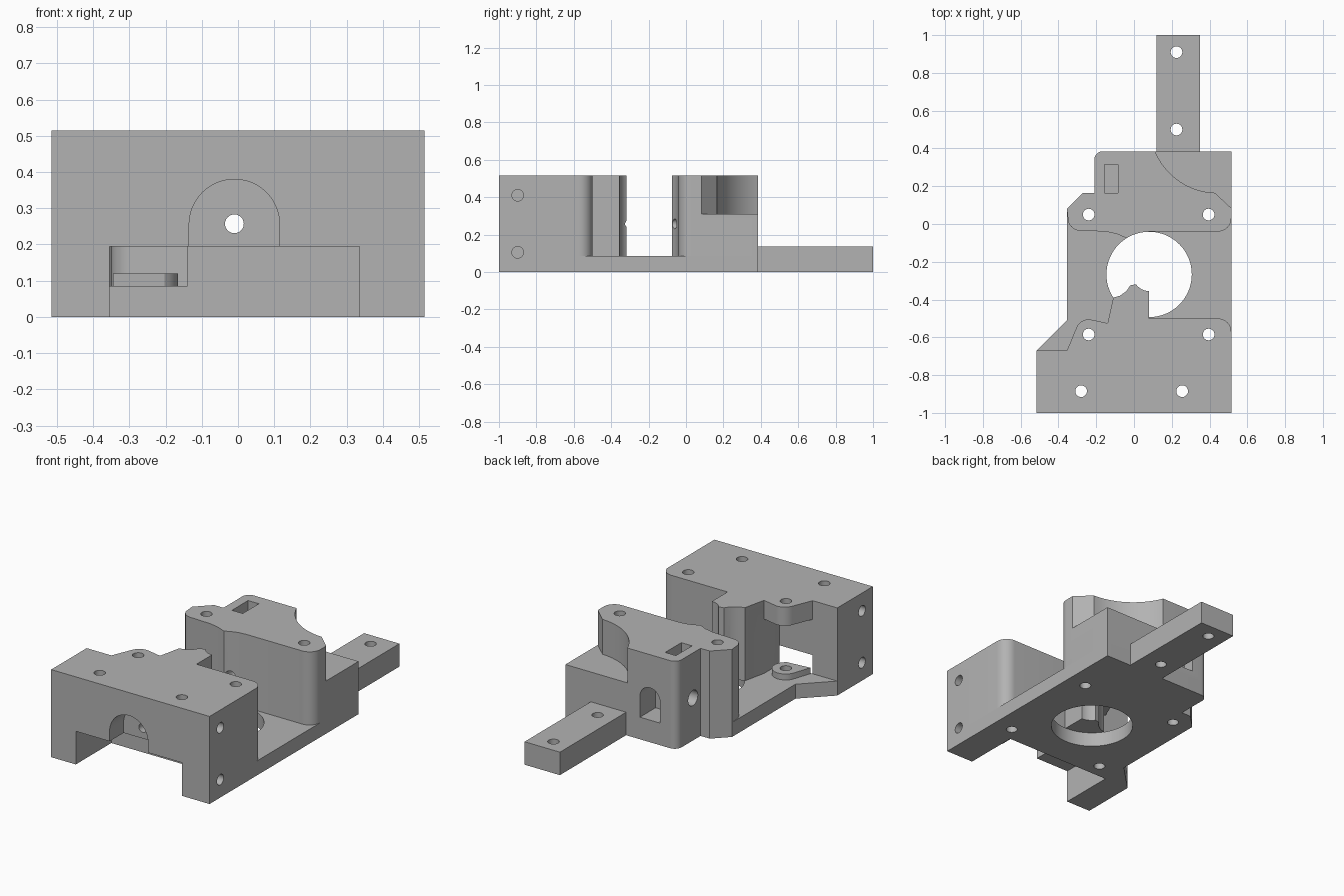
import bpy, bmesh
from math import cos, sin, radians, pi
from mathutils import Matrix

if "Cube" in bpy.data.objects:
    bpy.data.objects.remove(bpy.data.objects["Cube"], do_unlink=True)

grey = bpy.data.materials.new("plain grey")
grey.use_nodes = True
grey.diffuse_color = (0.45, 0.45, 0.45, 1)
grey.node_tree.nodes["Principled BSDF"].inputs["Base Color"].default_value = grey.diffuse_color


def arc(cx, cy, r, start, end, steps=10):
    angles = [radians(start + (end - start) * i / steps) for i in range(steps + 1)]
    return [(cx + r * cos(a), cy + r * sin(a)) for a in angles]


def make(name, bm):
    bmesh.ops.recalc_face_normals(bm, faces=bm.faces)
    mesh = bpy.data.meshes.new(name)
    bm.to_mesh(mesh)
    bm.free()
    mesh.materials.append(grey)
    obj = bpy.data.objects.new(name, mesh)
    bpy.context.collection.objects.link(obj)
    return obj


def prism(name, outline, low, high, axis="Z"):
    """Extrude an outline: (x, y) along z, or (x, z) along y."""
    bm = bmesh.new()
    def place(p, h):
        return (p[0], p[1], h) if axis == "Z" else (p[0], h, p[1])
    face = bm.faces.new([bm.verts.new(place(p, low)) for p in outline])
    new = bmesh.ops.extrude_face_region(bm, geom=[face])["geom"]
    shift = (0, 0, high - low) if axis == "Z" else (0, high - low, 0)
    bmesh.ops.translate(bm, vec=shift, verts=[v for v in new if isinstance(v, bmesh.types.BMVert)])
    return make(name, bm)


def box(name, x0, x1, y0, y1, z0, z1):
    return prism(name, [(x0, y0), (x1, y0), (x1, y1), (x0, y1)], z0, z1)


def rod(name, centre, r, depth, axis="Z", sides=24):
    bm = bmesh.new()
    turn = {"Z": Matrix(), "X": Matrix.Rotation(pi / 2, 4, "Y"), "Y": Matrix.Rotation(pi / 2, 4, "X")}[axis]
    bmesh.ops.create_cone(bm, cap_ends=True, segments=sides, radius1=r, radius2=r,
                          depth=depth, matrix=Matrix.Translation(centre) @ turn)
    return make(name, bm)


def cut(part, cutters):
    for c in cutters:
        mod = part.modifiers.new("cut", "BOOLEAN")
        mod.operation, mod.solver, mod.object = "DIFFERENCE", "EXACT", c
        bpy.context.view_layer.objects.active = part
        bpy.ops.object.modifier_apply(modifier=mod.name)


TOP, FLOOR = 0.515, 0.085

# Base plate with the two front feet
rear_left = arc(-0.165, 0.34, 0.045, 90, 180) + [(-0.21, 0.165), (-0.27, 0.165), (-0.355, 0.08)]
base = prism("base_plate", [(-0.515, -1), (0.515, -1), (0.515, 0.385)] + rear_left
             + [(-0.355, -0.51), (-0.515, -0.67)], 0, FLOOR)

# Front block with its guide post and overhanging ear
front = prism("front_block", [(-0.515, -1), (0.515, -1)] + arc(0.445, -0.57, 0.07, 0, 90)
              + [(0.08, -0.5)] + arc(0.08, -0.27, 0.085, 270, 215, 6)
              + [(-0.02, -0.325), (-0.04, -0.355), (-0.075, -0.38), (-0.11, -0.39), (-0.14, -0.525)]
              + arc(-0.24, -0.575, 0.07, 80, 160) + [(-0.355, -0.67), (-0.515, -0.67)], FLOOR, TOP)

# Rear block
rear = prism("rear_block", [(0.515, 0.385)] + rear_left + arc(-0.285, 0.03, 0.065, 180, 265)
             + [(-0.15, -0.04), (-0.09, -0.053), (-0.04, -0.075), (0.08, -0.04)]
             + arc(0.445, 0.03, 0.07, -90, 0), FLOOR, TOP)

# Mounting tab and screw boss
tab = box("rear_tab", 0.12, 0.35, 0.385, 1, 0, 0.135)
boss = prism("screw_boss", arc(-0.24, -0.585, 0.075, -60, 150, 16) + [(-0.345, -0.665)], FLOOR, 0.12)

# Cutters for shared holes
screws = [rod("screw_cutter", (x, y, 0.3), 0.031, 1) for x in (-0.24, 0.395) for y in (-0.585, 0.05)]
front_screws = [rod("front_screw_cutter", (x, -0.885, 0.3), 0.031, 1) for x in (-0.28, 0.255)]
tab_screws = [rod("tab_screw_cutter", (0.225, y, 0), 0.031, 1) for y in (0.5, 0.91)]
side_screws = [rod("side_screw_cutter", (x, -0.9, z), 0.031, 0.24, "X")
               for x in (-0.515, 0.515) for z in (0.105, 0.41)]
feed = rod("feed_cutter", (-0.01, 0, 0.257), 0.026, 3, "Y")
motor = rod("motor_cutter", (0.08, -0.267, 0.3), 0.226, 1, sides=64)
notch = box("notch_cutter", -0.355, 0.335, -1.1, -0.67, -0.1, 0.195)

# Cutters for single parts
arch = prism("arch_cutter", arc(-0.01, 0.255, 0.125, 0, 180, 24) + [(-0.135, 0.15), (0.115, 0.15)],
             -1.1, -0.87, "Y")
ear_gap = box("ear_gap_cutter", -0.6, -0.14, -0.67, -0.4, 0.0, 0.405)
shelf = prism("shelf_cutter", [(0.6, 0.005), (0.6, 0.5), (0.085, 0.5), (0.085, 0.43)]
              + arc(0.44, 0.52, 0.355, 198, 268, 18), 0.31, 0.7)
slot = box("slot_cutter", -0.155, -0.085, 0.165, 0.315, 0.13, 0.7)
window = prism("window_cutter", arc(-0.035, 0.255, 0.065, 0, 180, 16) + [(-0.1, 0.13), (0.03, 0.13)],
               0.24, 0.5, "Y")
side_hole = rod("side_hole_cutter", (-0.2, 0.235, 0.25), 0.045, 0.2, "X")

jobs = [(base, [notch, motor] + screws + side_screws),
        (front, [notch, arch, ear_gap, feed] + screws + front_screws + side_screws),
        (rear, [motor, shelf, slot, window, side_hole, feed] + screws),
        (tab, tab_screws), (boss, screws[:1])]
cutters = set()
for part, tools in jobs:
    cut(part, tools)
    cutters.update(tools)
for c in cutters:
    bpy.data.objects.remove(c, do_unlink=True)

# Smooth curved walls, keep edges sharp
bpy.ops.object.select_all(action="DESELECT")
for part, _ in jobs:
    part.select_set(True)
bpy.context.view_layer.objects.active = base
bpy.ops.object.shade_smooth_by_angle(angle=radians(30))
